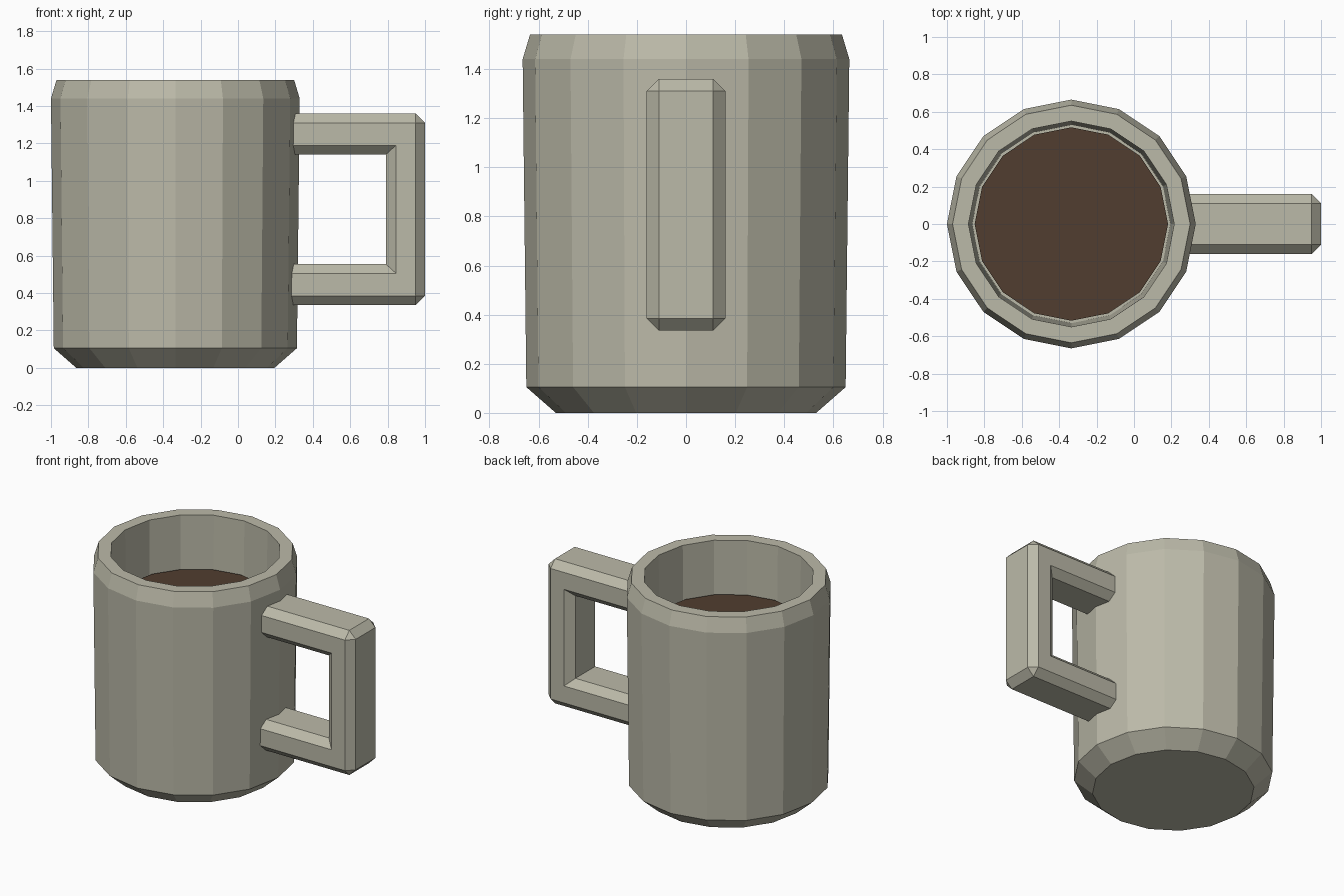
import bpy, bmesh, math

if "Cube" in bpy.data.objects:
    bpy.data.objects.remove(bpy.data.objects["Cube"])

CX, SIDES = -0.335, 16


def material(name, rgb):
    m = bpy.data.materials.new(name)
    m.diffuse_color = (*rgb, 1)
    m.use_nodes = True
    m.node_tree.nodes["Principled BSDF"].inputs["Base Color"].default_value = m.diffuse_color
    return m


def finish(bm, name, mat):
    bmesh.ops.remove_doubles(bm, verts=bm.verts, dist=1e-4)
    bmesh.ops.recalc_face_normals(bm, faces=bm.faces)
    me = bpy.data.meshes.new(name)
    bm.to_mesh(me)
    bm.free()
    me.materials.append(mat)
    ob = bpy.data.objects.new(name, me)
    bpy.context.collection.objects.link(ob)
    return ob


def loft(rings):
    """Skin a list of equal-length point rings and cap both ends."""
    bm = bmesh.new()
    vs = [[bm.verts.new(p) for p in r] for r in rings]
    n = len(vs[0])
    bm.faces.new(vs[0])
    bm.faces.new(vs[-1])
    for a, b in zip(vs, vs[1:]):
        for i in range(n):
            j = (i + 1) % n
            quad = (a[i], a[j], b[j], b[i])
            # mitred corners share points between rings: skip the collapsed ones
            pts = []
            for v in quad:
                if all((v.co - p.co).length > 1e-5 for p in pts):
                    pts.append(v)
            if len(pts) > 2:
                bm.faces.new(pts)
    return bm


def circle(r, z):
    return [(CX + r * math.cos(2 * math.pi * i / SIDES),
             r * math.sin(2 * math.pi * i / SIDES), z) for i in range(SIDES)]


clay = material("warm_grey_ceramic", (0.50, 0.49, 0.395))
coffee = material("coffee_brown", (0.082, 0.048, 0.029))

# cup: outside, rim, inside wall, inner floor
profile = [(0.53, 0), (0.65, 0.105), (0.665, 1.44), (0.635, 1.54),
           (0.55, 1.54), (0.53, 0.12)]
finish(loft([circle(r, z) for r, z in profile]), "cup_body", clay)

# drink surface
bm = bmesh.new()
bm.faces.new([bm.verts.new(p) for p in circle(0.517, 1.17)])
drink = finish(bm, "drink", coffee)


# handle: chamfered section swept around a square C
def section(outer, side_out, side_in, inner):
    half = [(0.11, outer), (0.16, side_out), (0.16, side_in), (0.11, inner)]
    pts = half + [(-y, p) for y, p in reversed(half)]
    return [(p[0], y, p[1]) for y, p in pts]


X0, MID = 0.265, 0.8475
upper = [
    section((X0, 1.36), (X0, 1.31), (X0, 1.19), (X0, 1.14)),
    section((0.95, 1.36), (0.95, 1.31), (0.845, 1.19), (0.79, 1.14)),
    section((1.0, 1.31), (0.95, 1.31), (0.845, 1.19), (0.79, 1.14)),
]
lower = [[(x, y, 2 * MID - z) for x, y, z in r] for r in reversed(upper)]
finish(loft(upper + lower), "handle", clay)
